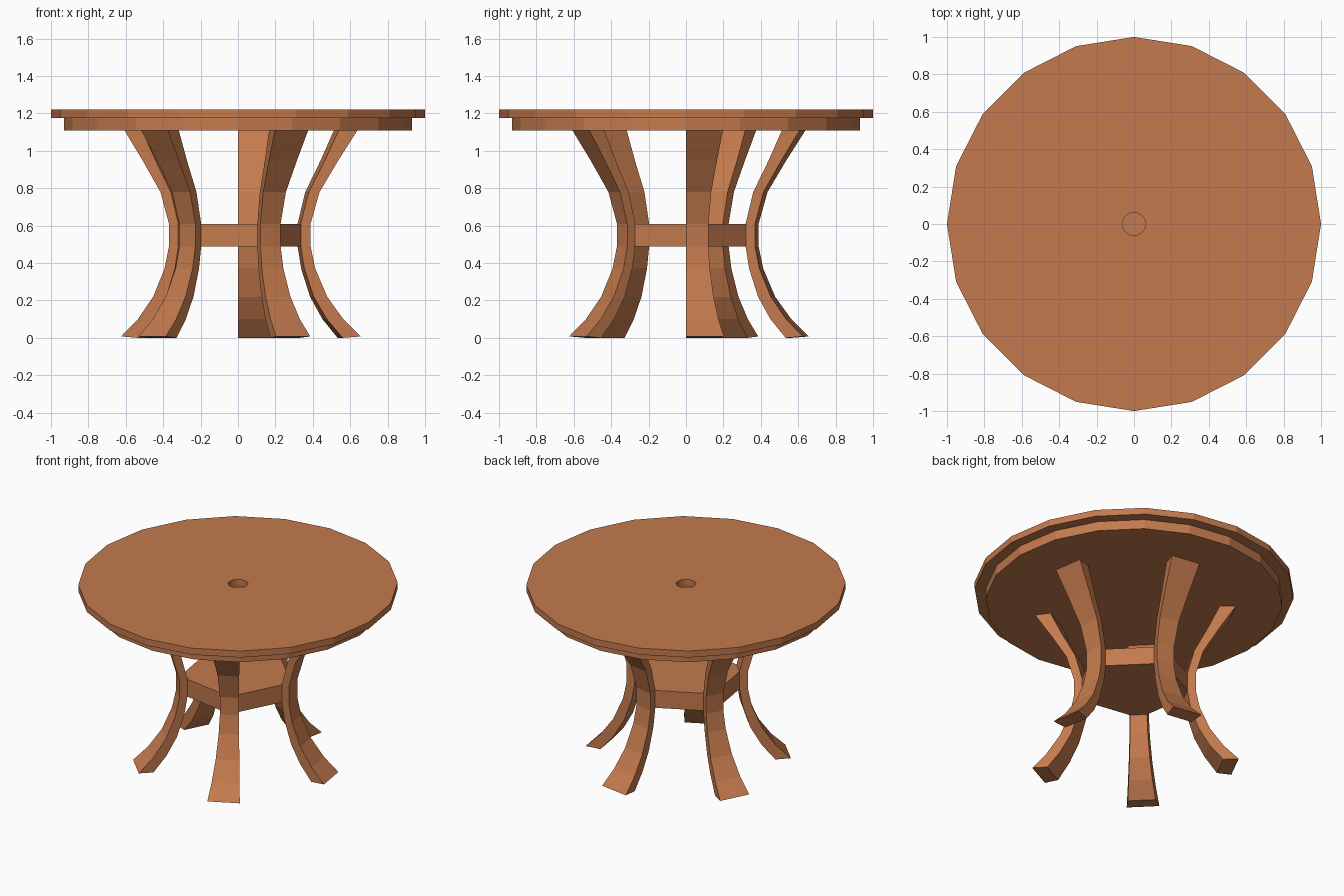
import bpy, bmesh, math

if "Cube" in bpy.data.objects:
    bpy.data.objects.remove(bpy.data.objects["Cube"])

wood = bpy.data.materials.new("warm_wood")
wood.diffuse_color = (0.55, 0.195, 0.075, 1)
wood.use_nodes = True
wood.node_tree.nodes["Principled BSDF"].inputs["Base Color"].default_value = wood.diffuse_color


def polar(r, deg, z):
    a = math.radians(deg)
    return (r * math.cos(a), r * math.sin(a), z)


def finish(name, bm):
    bmesh.ops.recalc_face_normals(bm, faces=bm.faces)
    me = bpy.data.meshes.new(name)
    bm.to_mesh(me)
    bm.free()
    me.materials.append(wood)
    ob = bpy.data.objects.new(name, me)
    bpy.context.collection.objects.link(ob)
    return ob


def loft(name, loops, ring=False):
    """Join equal-length closed loops; cap the ends unless they form a ring."""
    bm = bmesh.new()
    rows = [[bm.verts.new(p) for p in loop] for loop in loops]
    n = len(rows[0])
    pairs = list(zip(rows, rows[1:]))
    if ring:
        pairs.append((rows[-1], rows[0]))
    else:
        bm.faces.new(rows[0])
        bm.faces.new(rows[-1])
    for a, b in pairs:
        for i in range(n):
            j = (i + 1) % n
            bm.faces.new((a[i], a[j], b[j], b[i]))
    return finish(name, bm)


circle = [18 * i for i in range(20)]

# round top with a shallow centre hole
loft("table_top", [[polar(r, a, z) for a in circle] for r, z in
                   ((0.062, 1.175), (1, 1.175), (1, 1.22), (0.062, 1.22))], ring=True)

# smaller disc beneath the top
loft("apron", [[polar(0.93, a, z) for a in circle] for z in (1.11, 1.175)])

# five curved legs: (z, inner radius, outer radius), each an 18 degree sector
profile = [(0, 0.56, 0.657), (0.1, 0.475, 0.563), (0.22, 0.405, 0.477),
           (0.37, 0.355, 0.413), (0.49, 0.335, 0.388), (0.61, 0.335, 0.388),
           (0.78, 0.378, 0.436), (0.95, 0.465, 0.537), (1.112, 0.54, 0.64)]
for k in range(5):
    a, b = 72 * k, 72 * k + 18
    loft(f"leg_{k + 1}", [[polar(ri, a, z), polar(ro, a, z + (0.008 if z == 0 else 0)),
                           polar(ro, b, z + (0.008 if z == 0 else 0)), polar(ri, b, z)]
                          for z, ri, ro in profile])

# shelf joining the inner faces of the legs
corners = [72 * k + d for k in range(5) for d in (0, 18)]
loft("shelf", [[polar(0.336, a, z) for a in corners] for z in (0.49, 0.61)])
